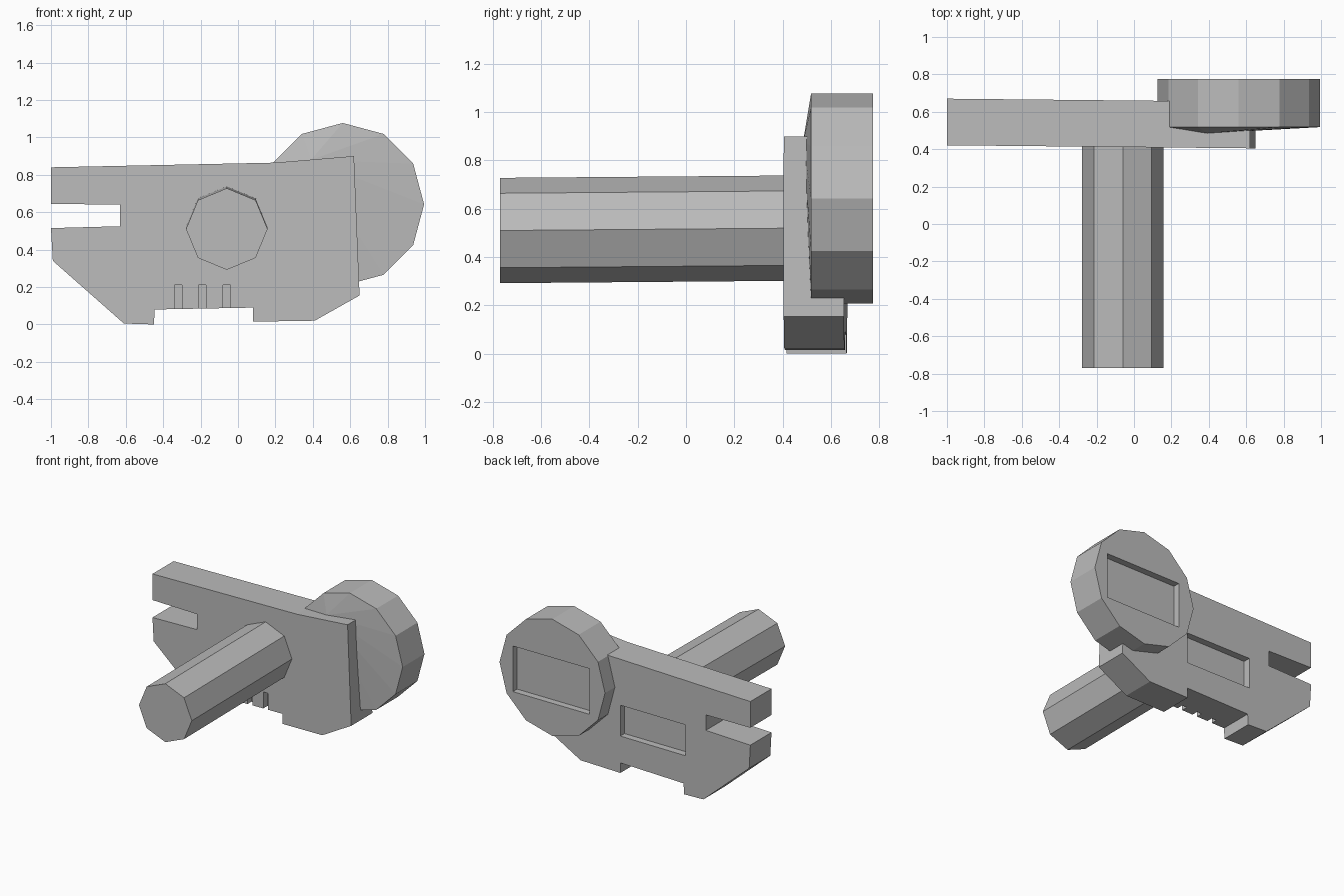
import bpy, bmesh, math
from mathutils import Vector

cube = bpy.data.objects.get("Cube")
if cube:
    bpy.data.objects.remove(cube, do_unlink=True)

grey = bpy.data.materials.new("plain grey")
grey.use_nodes = True
grey.diffuse_color = (0.5, 0.5, 0.5, 1)
grey.node_tree.nodes["Principled BSDF"].inputs["Base Color"].default_value = (0.5, 0.5, 0.5, 1)


def prism(name, outline, y_front, y_back, skew=0.0, lift=0.0, tip=None):
    """Extrude an x-z outline along y; a tip makes the front face bulge."""
    bm = bmesh.new()
    front = [bm.verts.new((x, y_front + skew * x, z)) for x, z in outline]
    back = [bm.verts.new((x, y_back + skew * x, z + lift)) for x, z in outline]
    count = len(outline)
    for i in range(count):
        j = (i + 1) % count
        bm.faces.new((front[i], front[j], back[j], back[i]))
        if tip:
            bm.faces.new((front[j], front[i], apex)) if i else None
        if tip and i == 0:
            apex = bm.verts.new(tip)
            bm.faces.new((front[j], front[i], apex))
    if not tip:
        bm.faces.new(front)
    bm.faces.new(back)
    bmesh.ops.recalc_face_normals(bm, faces=bm.faces)
    mesh = bpy.data.meshes.new(name)
    bm.to_mesh(mesh)
    bm.free()
    mesh.materials.append(grey)
    obj = bpy.data.objects.new(name, mesh)
    bpy.context.collection.objects.link(obj)
    return obj


def polygon(cx, cz, radius, sides):
    """Regular outline with one corner at the top."""
    return [(cx + radius * math.sin(math.tau * i / sides),
             cz + radius * math.cos(math.tau * i / sides)) for i in range(sides)]


def carve(obj, x0, x1, z0, z1, y0, y1):
    """Cut a rectangular recess out of a part."""
    cutter = prism("cutter", [(x0, z0), (x1, z0), (x1, z1), (x0, z1)], y0, y1)
    cutter.hide_render = True
    mod = obj.modifiers.new("recess", "BOOLEAN")
    mod.object = cutter
    mod.operation = "DIFFERENCE"
    mod.solver = "EXACT"
    bpy.context.view_layer.objects.active = obj
    bpy.ops.object.modifier_apply(modifier=mod.name)
    bpy.data.objects.remove(cutter, do_unlink=True)


# Flat body with an open slot at one end and a notch underneath
body = prism("body_plate", [
    (-1, 0.84), (-1, 0.645), (-0.63, 0.64), (-0.63, 0.525), (-1, 0.515),
    (-0.99, 0.34), (-0.61, 0.005), (-0.45, 0), (-0.445, 0.08), (0.08, 0.09),
    (0.08, 0.015), (0.41, 0.02), (0.65, 0.155), (0.62, 0.9), (0.2, 0.865)],
    0.411, 0.66, skew=-0.01)
carve(body, -0.46, 0.08, 0.29, 0.52, 0.61, 0.8)

# Three grooves above the notch
for x in (-0.32, -0.19, -0.06):
    carve(body, x - 0.02, x + 0.02, 0.05, 0.21, 0.3, 0.46)

# Round twelve-sided head with a recessed panel on its back
head = prism("round_head", polygon(0.56, 0.642, 0.435, 12), 0.518, 0.775,
             tip=(0.39, 0.485, 0.88))
carve(head, 0.255, 0.885, 0.45, 0.79, 0.725, 0.9)

# Eight-sided peg standing out of the front
prism("peg", polygon(-0.06, 0.51, 0.218, 8), -0.77, 0.45, lift=0.01)
